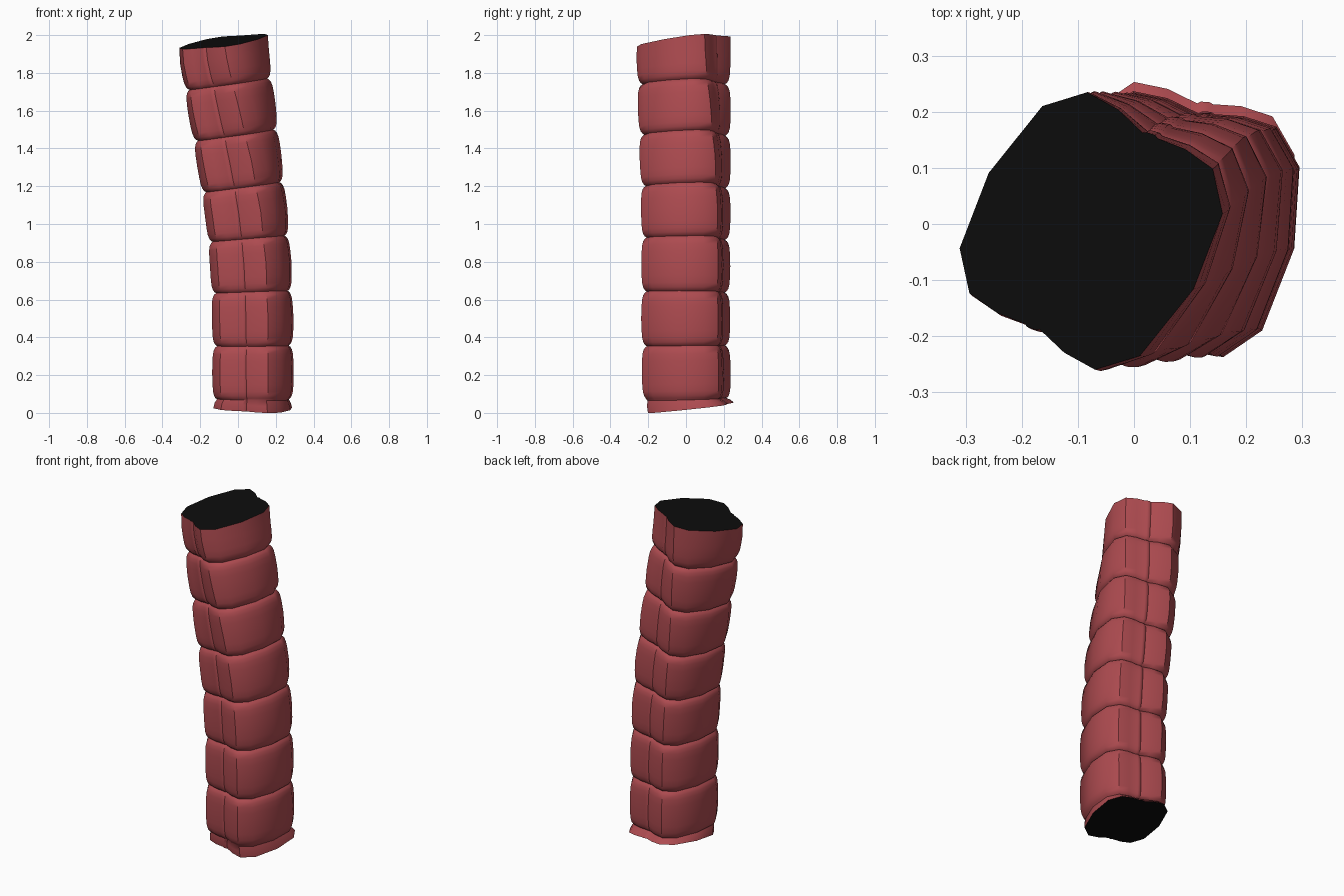
import bpy, bmesh, math

if "Cube" in bpy.data.objects:
    bpy.data.objects.remove(bpy.data.objects["Cube"])

def material(name, rgb):
    m = bpy.data.materials.new(name)
    m.diffuse_color = (*rgb, 1)
    m.use_nodes = True
    m.node_tree.nodes["Principled BSDF"].inputs["Base Color"].default_value = m.diffuse_color
    return m

red = material("muted red", (0.42, 0.07, 0.08))
black = material("black", (0.004, 0.004, 0.004))

# Half of the cross-section; the other half is the same turned by 180 degrees.
# The short points in the middle make a thin bead lying in a valley.
half = [(0.2345, 0.0325), (0.2165, 0.1125), (0.1665, 0.1475), (0.118, 0.166),
        (0.113, 0.172), (0.098, 0.177), (0.091, 0.176), (0.0465, 0.2175),
        (-0.0085, 0.2475), (-0.0885, 0.2225), (-0.1835, 0.1025)]
section = half + [(-x, -y) for x, y in half]

# Path of the tube: height, centre x, centre y, twist in degrees
path = [(0.0, 0.08, 0.004, 17), (0.5, 0.078, -0.002, 17), (0.78, 0.068, -0.001, 17),
        (1.05, 0.045, -0.001, 16), (1.32, 0.009, -0.004, 13), (1.6, -0.031, -0.009, 7),
        (1.85, -0.067, -0.013, 1), (2.1, -0.10, -0.017, -2)]

def at(z):
    z = max(0.0, min(2.1, z))
    for a, b in zip(path, path[1:]):
        if z <= b[0]:
            t = (z - a[0]) / (b[0] - a[0])
            return [p + (q - p) * t for p, q in zip(a[1:], b[1:])]

bm = bmesh.new()
rings = []

def ring(z, scale, centre=None, slope=None):
    cx, cy, twist = at(z)
    if slope is None:  # tilt the ring square to the path
        lo, hi = at(z - 0.12), at(z + 0.12)
        slope = ((lo[0] - hi[0]) / 0.24, (lo[1] - hi[1]) / 0.24)
    if centre:
        cx, cy = centre
    c, s = math.cos(math.radians(twist)), math.sin(math.radians(twist))
    verts = []
    for px, py in section:
        x, y = scale * (px * c - py * s), scale * (px * s + py * c)
        verts.append(bm.verts.new((cx + x, cy + y, z + slope[0] * x + slope[1] * y)))
    rings.append(verts)

# Flared cut end at the bottom
ring(0.027, 0.97, (0.078, 0.026), (-0.04, 0.11))
ring(0.052, 0.94, (0.078, 0.014), (-0.04, 0.07))

# Bulging segments
bounds = [0.072, 0.355, 0.64, 0.922, 1.195, 1.47, 1.74, 2.02]
bulge = [(0.0, 0.885), (0.025, 0.925), (0.07, 0.96), (0.15, 0.985), (0.28, 0.998), (0.5, 1.005)]
bulge += [(1 - t, s) for t, s in bulge[-2:0:-1]]
for i, (a, b) in enumerate(zip(bounds, bounds[1:])):
    for t, s in bulge:
        if i == 6 and t > 0.5:
            break
        ring(a + (b - a) * t, s, slope=(-0.02, 0.03) if i == t == 0 else None)

# Slanted cut end at the top
ring(1.966, 0.998, (-0.0765, -0.0125), (0.13, 0.11))

n = len(section)
for a, b in zip(rings, rings[1:]):
    for k in range(n):
        bm.faces.new((a[k], a[(k + 1) % n], b[(k + 1) % n], b[k]))
# Black cut faces
bm.faces.new(rings[0][::-1]).material_index = 1
bm.faces.new(rings[-1]).material_index = 1

mesh = bpy.data.meshes.new("segmented_tube")
bm.to_mesh(mesh)
bm.free()
mesh.materials.append(red)
mesh.materials.append(black)
tube = bpy.data.objects.new("segmented_tube", mesh)
bpy.context.collection.objects.link(tube)
bpy.context.view_layer.objects.active = tube
tube.select_set(True)
bpy.ops.object.shade_smooth_by_angle(angle=math.radians(40))
